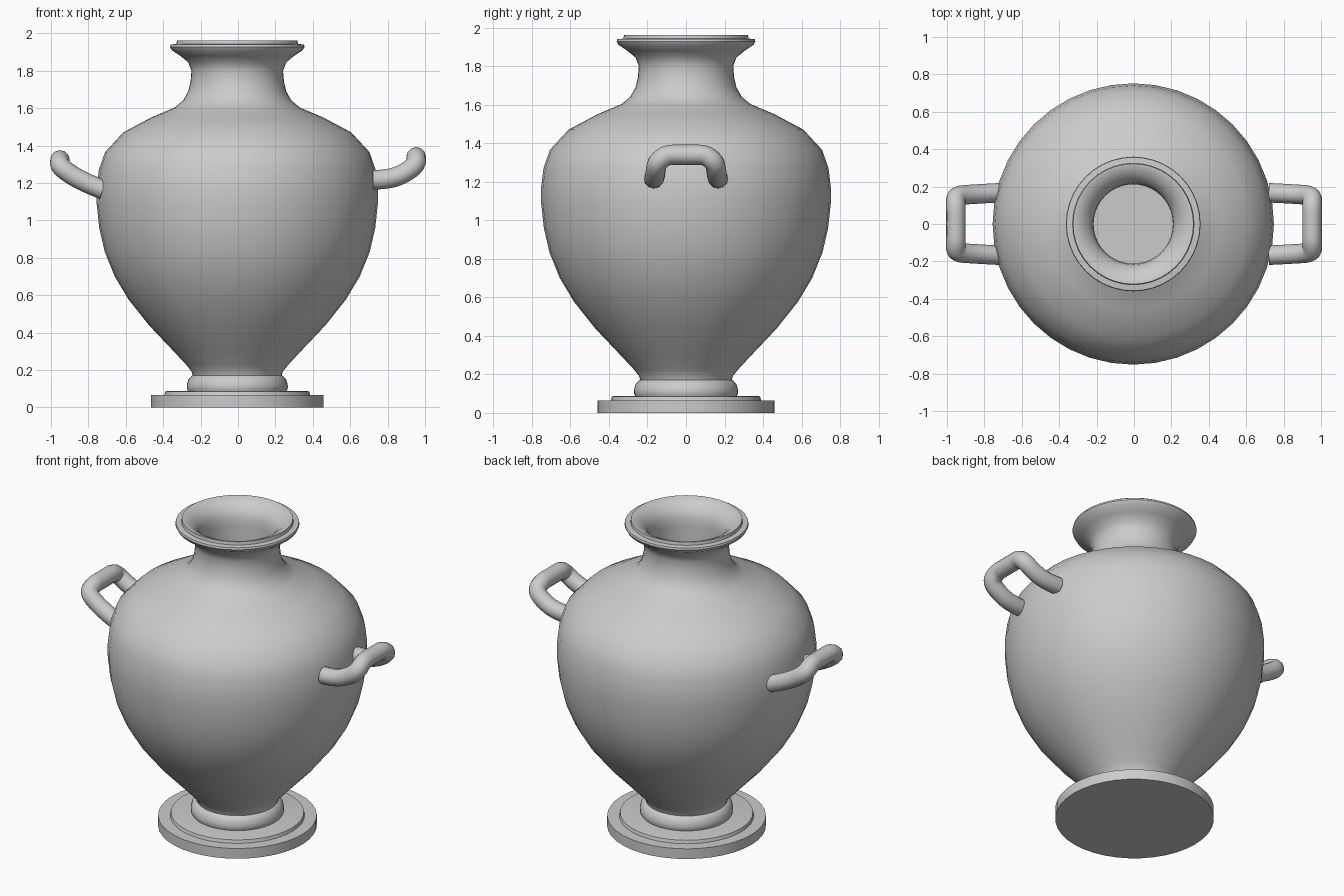
import bpy, bmesh, math
from mathutils import Matrix, Vector

cube = bpy.data.objects.get("Cube")
if cube:
    bpy.data.objects.remove(cube, do_unlink=True)

clay = bpy.data.materials.new("grey_clay")
clay.use_nodes = True
GREY = (0.6, 0.6, 0.6, 1)
clay.diffuse_color = GREY
clay.node_tree.nodes["Principled BSDF"].inputs["Base Color"].default_value = GREY


def finish(obj, angle):
    """Apply the clay and smooth everything but the hard edges."""
    obj.data.materials.clear()
    obj.data.materials.append(clay)
    bpy.ops.object.select_all(action="DESELECT")
    obj.select_set(True)
    bpy.context.view_layer.objects.active = obj
    bpy.ops.object.shade_smooth_by_angle(angle=math.radians(angle))


def lathe(name, profile, angle=40, steps=40):
    """Spin a (radius, height) profile around the z axis."""
    bm = bmesh.new()
    verts = [bm.verts.new((r, 0, z)) for r, z in profile]
    edges = [bm.edges.new(pair) for pair in zip(verts, verts[1:])]
    bmesh.ops.spin(bm, geom=verts + edges, cent=(0, 0, 0), axis=(0, 0, 1),
                   angle=math.tau, steps=steps)
    bmesh.ops.remove_doubles(bm, verts=bm.verts, dist=0.0005)
    bmesh.ops.recalc_face_normals(bm, faces=bm.faces)
    mesh = bpy.data.meshes.new(name)
    bm.to_mesh(mesh)
    bm.free()
    obj = bpy.data.objects.new(name, mesh)
    bpy.context.collection.objects.link(obj)
    obj.location.x = -0.004
    finish(obj, angle)
    return obj


def handle(name, side, leg):
    """Bent tube: one leg path, mirrored in y to close the loop."""
    points = leg + [(x, -y, z) for x, y, z in reversed(leg)]
    curve = bpy.data.curves.new(name, "CURVE")
    curve.dimensions = "3D"
    curve.bevel_depth = 0.052
    curve.bevel_resolution = 4
    curve.use_fill_caps = True
    spline = curve.splines.new("NURBS")
    spline.points.add(len(points) - 1)
    for p, (x, y, z) in zip(spline.points, points):
        p.co = (side * x, y, z, 1)
    spline.order_u = 3
    spline.use_endpoint_u = True
    spline.resolution_u = 5
    obj = bpy.data.objects.new(name, curve)
    bpy.context.collection.objects.link(obj)
    bpy.ops.object.select_all(action="DESELECT")
    obj.select_set(True)
    bpy.context.view_layer.objects.active = obj
    bpy.ops.object.convert(target="MESH")
    finish(bpy.context.view_layer.objects.active, 50)


# Stepped foot plate
lathe("foot_plate", [(0, 0), (0.46, 0), (0.46, 0.065), (0.39, 0.065),
                     (0.385, 0.085), (0.37, 0.088), (0, 0.088)], angle=30)

# Rounded collar between foot and body
lathe("foot_collar", [(0, 0.08), (0.26, 0.08), (0.27, 0.1), (0.27, 0.12),
                      (0.262, 0.148), (0.245, 0.168), (0.22, 0.18), (0, 0.18)])

# Body, neck, flared lip and hollow inside in one profile
outside = [(0.235, 0.16), (0.243, 0.19), (0.27, 0.225), (0.34, 0.3), (0.47, 0.437),
           (0.58, 0.575), (0.655, 0.7), (0.708, 0.83), (0.738, 0.96), (0.752, 1.09),
           (0.752, 1.17), (0.74, 1.27), (0.707, 1.365), (0.61, 1.47), (0.46, 1.55),
           (0.335, 1.603), (0.29, 1.64), (0.262, 1.69), (0.25, 1.74), (0.245, 1.8),
           (0.262, 1.845), (0.305, 1.88), (0.35, 1.91), (0.36, 1.928), (0.357, 1.94)]
lip = [(0.325, 1.943), (0.322, 1.962), (0.312, 1.962), (0.27, 1.942),
       (0.235, 1.91), (0.217, 1.87), (0.212, 1.82)]
inside = [(0.212, 1.62), (0.4, 1.5), (0.6, 1.4), (0.69, 1.2), (0.68, 0.95),
          (0.55, 0.62), (0.22, 0.24), (0, 0.24)]
lathe("vase_body", outside + lip + inside)

# Upswept side handles
handle("left_handle", 1, [(0.72, 0.167, 1.217), (0.80, 0.163, 1.217), (0.89, 0.158, 1.25),
                          (0.955, 0.152, 1.30), (0.953, 0.10, 1.34), (0.952, 0.04, 1.34)])
handle("right_handle", -1, [(0.72, 0.167, 1.163), (0.79, 0.163, 1.19), (0.88, 0.158, 1.235),
                            (0.955, 0.152, 1.29), (0.953, 0.10, 1.323), (0.952, 0.04, 1.323)])
